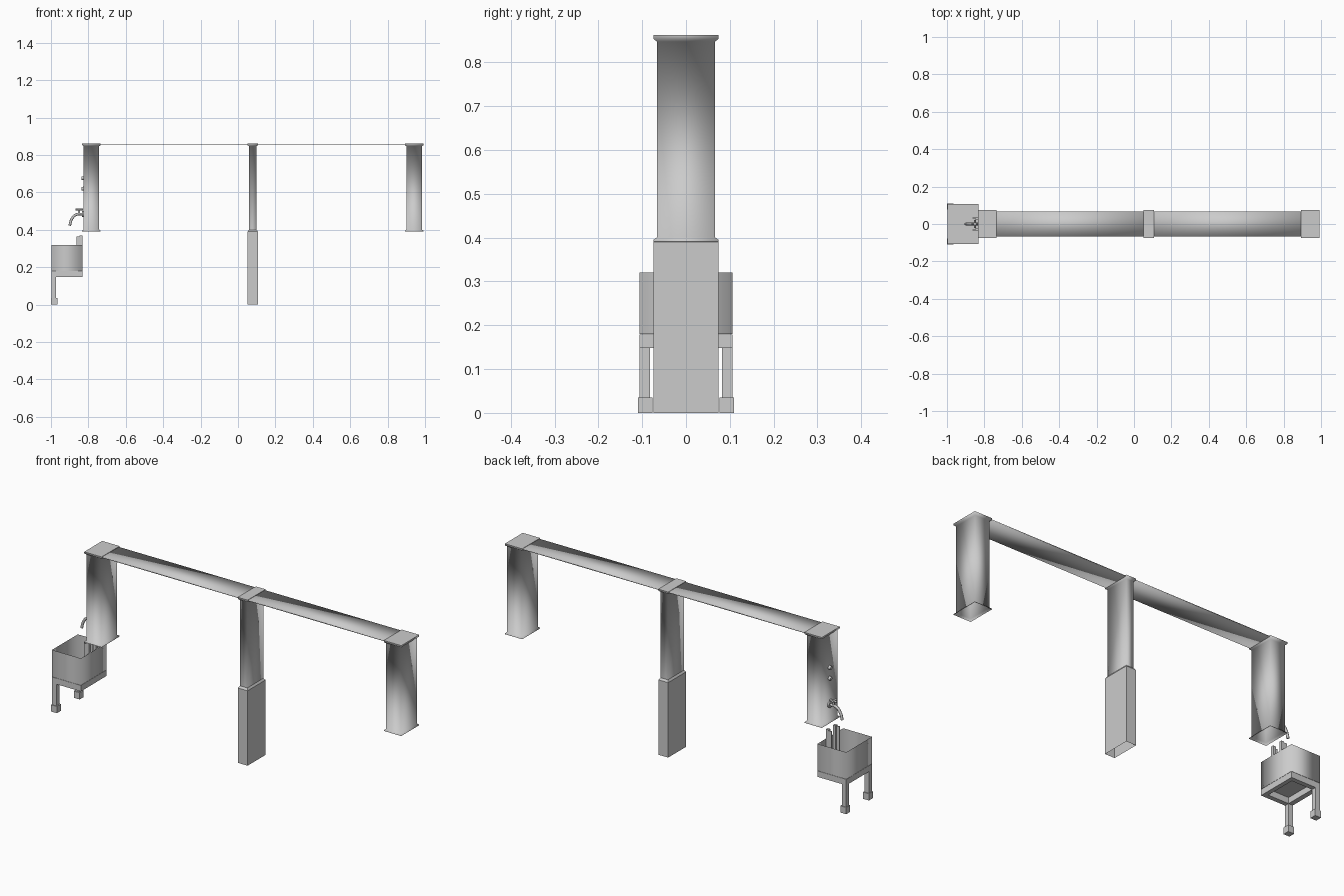
import bpy
import bmesh
from mathutils import Vector

cube = bpy.data.objects.get("Cube")
if cube:
    bpy.data.objects.remove(cube, do_unlink=True)

grey = bpy.data.materials.new("plain grey")
grey.use_nodes = True
grey.diffuse_color = (0.6, 0.6, 0.6, 1)
grey.node_tree.nodes["Principled BSDF"].inputs["Base Color"].default_value = (0.6, 0.6, 0.6, 1)


def finish(name, bm):
    mesh = bpy.data.meshes.new(name)
    bm.to_mesh(mesh)
    bm.free()
    mesh.materials.append(grey)
    obj = bpy.data.objects.new(name, mesh)
    bpy.context.collection.objects.link(obj)
    return obj


def loft(name, cx, rings, top=False, bottom=False, smooth=True):
    """Stack rectangular rings (z, half width, half depth) into a hollow shell."""
    bm = bmesh.new()
    loops = [[bm.verts.new((cx + sx * hx, sy * hy, z))
              for sx, sy in ((-1, -1), (1, -1), (1, 1), (-1, 1))]
             for z, hx, hy in rings]
    for a, b in zip(loops, loops[1:]):
        for i in range(4):
            j = (i + 1) % 4
            bm.faces.new((a[i], a[j], b[j], b[i])).smooth = smooth
    if top:
        bm.faces.new(loops[-1])
    if bottom:
        bm.faces.new(loops[0][::-1])
    return finish(name, bm)


def box(name, x, y, z, smooth=False):
    """Closed box from (low, high) ranges."""
    bm = bmesh.new()
    bmesh.ops.create_cube(bm, size=1)
    for v in bm.verts:
        v.co = [r[0] + (c + 0.5) * (r[1] - r[0]) for c, r in zip(v.co, (x, y, z))]
    for f in bm.faces:
        f.smooth = smooth
    return finish(name, bm)


def rod(name, start, end, r1, r2=None, sides=12):
    """Straight round bar between two points."""
    a, b = Vector(start), Vector(end)
    bm = bmesh.new()
    bmesh.ops.create_cone(bm, cap_ends=True, segments=sides, radius1=r1,
                          radius2=r1 if r2 is None else r2, depth=(b - a).length)
    turn = (b - a).to_track_quat('Z', 'Y')
    for v in bm.verts:
        v.co = turn @ v.co + (a + b) / 2
    for f in bm.faces:
        f.smooth = len(f.verts) == 4
    return finish(name, bm)


# Hanging end pillars with flared foot and capital
for name, cx in (("right_pillar", -0.784), ("left_pillar", 0.942)):
    loft(name, cx, [(0.391, 0.05, 0.074), (0.395, 0.05, 0.074),
                    (0.401, 0.042, 0.066), (0.847, 0.042, 0.066),
                    (0.853, 0.05, 0.074), (0.862, 0.05, 0.074)], top=True)

# Middle post: slim shaft above a wider base
loft("middle_shaft", 0.079, [(0.395, 0.021, 0.066), (0.847, 0.021, 0.066),
                             (0.853, 0.028, 0.074), (0.862, 0.028, 0.074)], top=True)
loft("middle_base", 0.079, [(0, 0.028, 0.074), (0.39, 0.028, 0.074)], smooth=False)
loft("middle_base_shoulder", 0.079, [(0.39, 0.028, 0.074), (0.4, 0.021, 0.066)],
     smooth=False)

# Thin top beams between the pillars
for name, x in (("right_beam", (-0.735, 0.051)), ("left_beam", (0.107, 0.892))):
    box(name, x, (-0.068, 0.068), (0.855, 0.86), smooth=True)

# Open basin
loft("basin", -0.914, [(0.18, 0.083, 0.106), (0.32, 0.083, 0.106)], bottom=True)

# Support frame under the basin
box("frame_outer_rail", (-0.997, -0.972), (-0.106, 0.106), (0.148, 0.179))
box("frame_inner_rail", (-0.853, -0.831), (-0.106, 0.106), (0.148, 0.179))
for side, s in (("front", -1), ("back", 1)):
    y = sorted((s * 0.106, s * 0.082))
    box(side + "_frame_rail", (-0.972, -0.853), y, (0.148, 0.179))
    box(side + "_leg", (-0.997, -0.972), y, (0.03, 0.148))
    box(side + "_foot", (-1.0, -0.966), sorted((s * 0.11, s * 0.077)), (0, 0.035))
    # Upright bracket inside the basin
    box(side + "_bracket", (-0.847, -0.832), sorted((s * 0.022, s * 0.036)), (0.18, 0.37))
    box(side + "_bracket_flange", (-0.863, -0.847), sorted((s * 0.03, s * 0.036)),
        (0.18, 0.365))

# Tap: curved spout, valve stem and cross handle
curve = bpy.data.curves.new("tap_spout", 'CURVE')
curve.dimensions = '3D'
curve.bevel_depth = 0.007
curve.bevel_resolution = 2
curve.use_fill_caps = True
spline = curve.splines.new('BEZIER')
path = [(-0.826, 0.484), (-0.868, 0.48), (-0.89, 0.455), (-0.9, 0.422)]
spline.bezier_points.add(len(path) - 1)
for point, (x, z) in zip(spline.bezier_points, path):
    point.co = (x, 0, z)
    point.handle_left_type = point.handle_right_type = 'AUTO'
curve.materials.append(grey)
bpy.context.collection.objects.link(bpy.data.objects.new("tap_spout", curve))
rod("tap_flange", (-0.826, 0, 0.484), (-0.833, 0, 0.484), 0.016)
rod("tap_stem", (-0.85, 0, 0.484), (-0.85, 0, 0.512), 0.006)
rod("tap_handle_long", (-0.87, 0, 0.508), (-0.83, 0, 0.508), 0.005)
rod("tap_handle_cross", (-0.85, -0.022, 0.508), (-0.85, 0.022, 0.508), 0.005)

# Round knobs above the tap
for name, z in (("upper_knob", 0.676), ("lower_knob", 0.62)):
    rod(name, (-0.824, 0, z), (-0.838, 0, z), 0.011, 0.008, 16)
